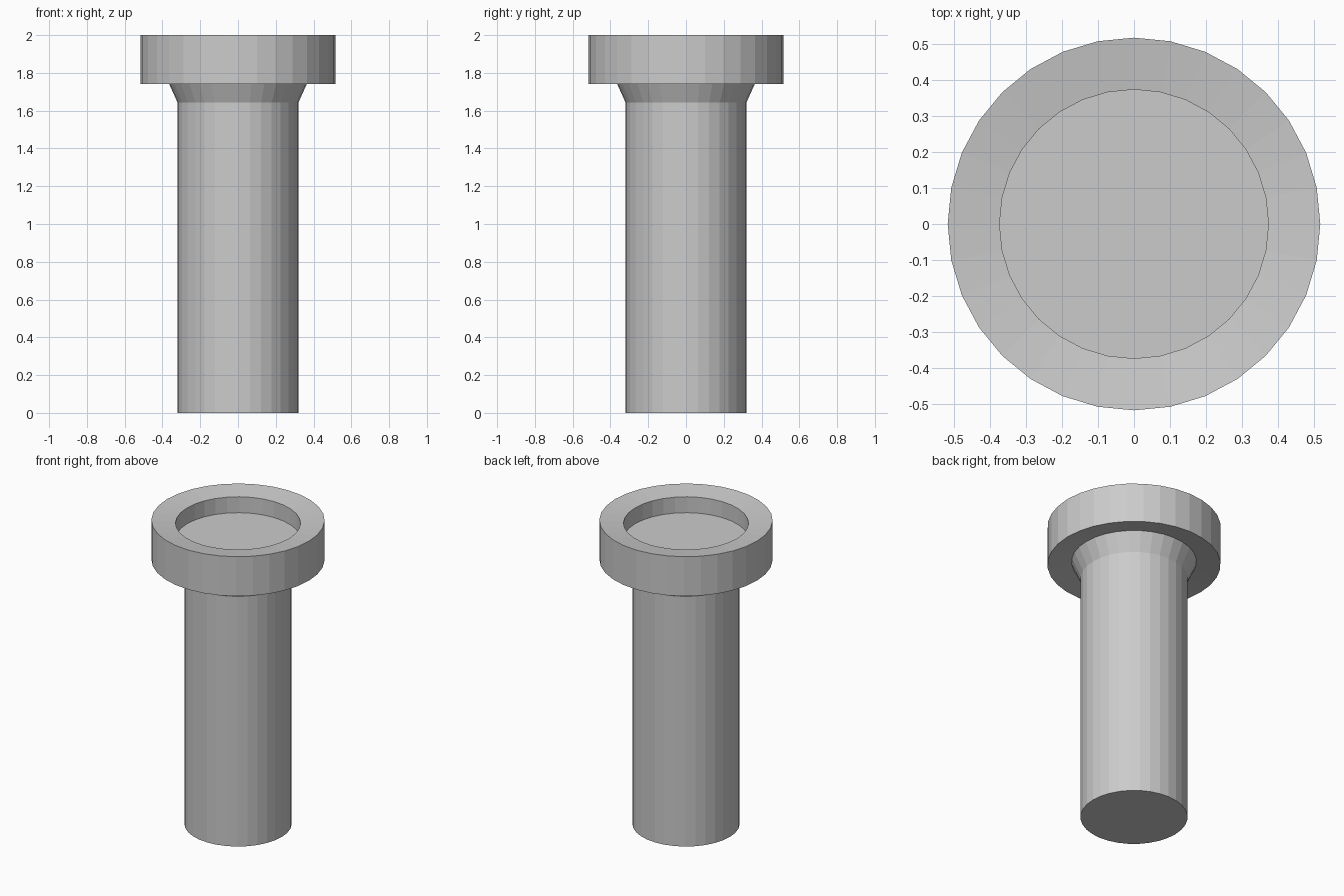
import bpy, bmesh, math

if "Cube" in bpy.data.objects:
    bpy.data.objects.remove(bpy.data.objects["Cube"])

SIDES = 32

def lathe(name, profile):
    """Revolve an (radius, height) profile about z; both ends are capped."""
    bm = bmesh.new()
    rings = []
    for r, z in profile:
        rings.append([bm.verts.new((r * math.cos(2 * math.pi * i / SIDES),
                                    r * math.sin(2 * math.pi * i / SIDES), z))
                      for i in range(SIDES)])
    for a, b in zip(rings, rings[1:]):
        for i in range(SIDES):
            j = (i + 1) % SIDES
            bm.faces.new((a[i], a[j], b[j], b[i]))
    bm.faces.new(rings[0][::-1])
    bm.faces.new(rings[-1])
    bmesh.ops.recalc_face_normals(bm, faces=bm.faces)
    mesh = bpy.data.meshes.new(name)
    bm.to_mesh(mesh)
    bm.free()
    obj = bpy.data.objects.new(name, mesh)
    bpy.context.collection.objects.link(obj)
    return obj

lathe("pedestal_post", [
    (0.32, 0.0), (0.32, 1.643),        # shaft
    (0.373, 1.76), (0.517, 1.74),      # flared neck, sloped underside
    (0.517, 2.0), (0.373, 1.98),       # collar and sloped rim
    (0.373, 1.875),                    # recess wall, capped by its floor
])
